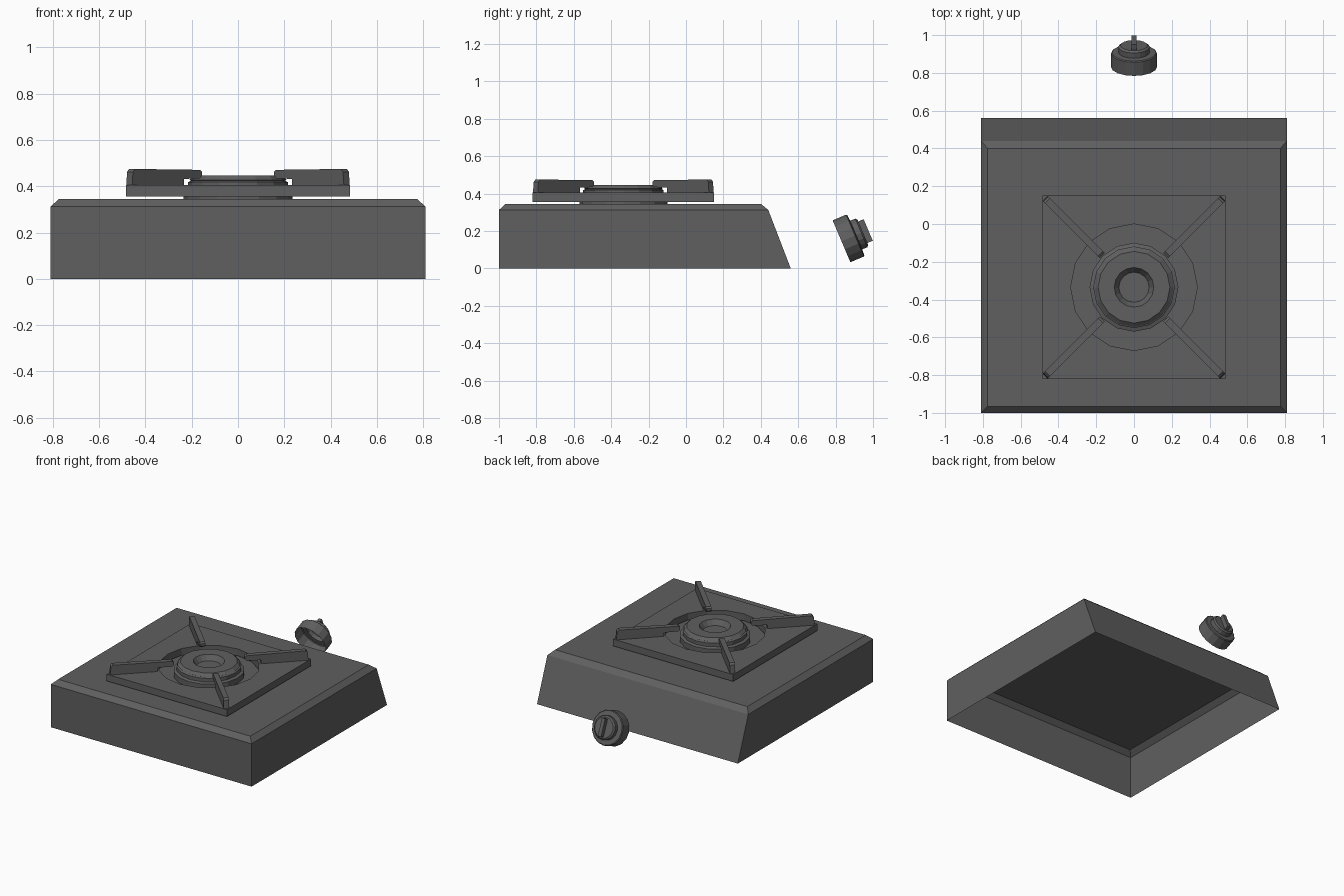
import bpy, bmesh, math
from mathutils import Matrix, Vector

if "Cube" in bpy.data.objects:
    bpy.data.objects.remove(bpy.data.objects["Cube"])

mat = bpy.data.materials.new("dark_grey_metal")
mat.diffuse_color = (0.115, 0.115, 0.115, 1)
mat.use_nodes = True
mat.node_tree.nodes["Principled BSDF"].inputs["Base Color"].default_value = mat.diffuse_color
CY = -0.335  # burner centre in y


def finish(name, bm, matrix=None, recalc=True):
    if recalc:
        bmesh.ops.recalc_face_normals(bm, faces=bm.faces[:])
    if matrix:
        bm.transform(matrix)
    me = bpy.data.meshes.new(name)
    bm.to_mesh(me)
    bm.free()
    me.materials.append(mat)
    ob = bpy.data.objects.new(name, me)
    bpy.context.collection.objects.link(ob)
    return ob


def bridge(bm, low, high):
    n = len(low)
    for i in range(n):
        j = (i + 1) % n
        bm.faces.new((low[i], low[j], high[j], high[i]))


def lathe(name, profile, sides, matrix):
    # profile runs up the outside, the last ring is closed with a flat cap
    bm = bmesh.new()
    rings = [[bm.verts.new((r * math.cos(math.tau * i / sides),
                            r * math.sin(math.tau * i / sides), z))
              for i in range(sides)] for r, z in profile]
    for a, b in zip(rings, rings[1:]):
        bridge(bm, a, b)
    bm.faces.new(rings[-1])
    return finish(name, bm, matrix, recalc=False)


def extrude_profile(name, pts, width, matrix):
    # closed (d, z) outline, given a thickness
    bm = bmesh.new()
    a = [bm.verts.new((d, -width / 2, z)) for d, z in pts]
    b = [bm.verts.new((d, width / 2, z)) for d, z in pts]
    bm.faces.new(a)
    bm.faces.new(b[::-1])
    bridge(bm, a, b)
    return finish(name, bm, matrix)


# body: open-bottomed shell with bevelled top and sloping control side
bm = bmesh.new()
levels = [(0.81, -1.0, 0.56, 0.0), (0.81, -1.0, 0.44, 0.312), (0.775, -0.965, 0.40, 0.345)]
rings = [[bm.verts.new(p) for p in ((-x, y0, z), (x, y0, z), (x, y1, z), (-x, y1, z))]
         for x, y0, y1, z in levels]
bridge(bm, rings[0], rings[1])
bridge(bm, rings[1], rings[2])
bm.faces.new(rings[2])
finish("stove_body", bm, recalc=False)

# square plate with a round opening
bm = bmesh.new()
N, H = 16, 0.485


def circle(z):
    return [bm.verts.new((0.335 * math.cos(math.tau * i / N),
                          0.335 * math.sin(math.tau * i / N), z)) for i in range(N)]


def square(z):
    return [bm.verts.new((sx * H, sy * H, z)) for sx, sy in ((1, 1), (-1, 1), (-1, -1), (1, -1))]


ct, cb, st, sb = circle(0.405), circle(0.355), square(0.405), square(0.355)
bridge(bm, sb, st)
bridge(bm, ct, cb)
for k in range(4):
    for c, s in ((ct, st), (cb, sb)):
        arc = [c[(2 + 4 * k + i) % N] for i in range(5)]
        bm.faces.new([s[k], s[(k + 1) % 4]] + arc[::-1])
finish("grate_plate", bm, Matrix.Translation((0, CY, 0)))

# burner with bevelled cap and central well
lathe("burner", [(0.235, 0.345), (0.235, 0.385), (0.216, 0.392), (0.216, 0.418),
                 (0.203, 0.424), (0.21, 0.428), (0.19, 0.446), (0.105, 0.446), (0.08, 0.41)],
      16, Matrix.Translation((0, CY, 0)))

# four diagonal pan supports
arm = [(0.665, 0.405), (0.66, 0.462), (0.648, 0.475), (0.25, 0.471), (0.238, 0.462),
       (0.238, 0.446), (0.25, 0.434), (0.347, 0.432), (0.347, 0.405)]
for k in range(4):
    rot = Matrix.Rotation(math.radians(45 + 90 * k), 4, 'Z')
    extrude_profile(f"pan_support_{k + 1}", arm, 0.036, Matrix.Translation((0, CY, 0)) @ rot)

# knob, tilted square to the sloping side, hollow at the back
axis = Vector((0, 0.92, 0.39)).normalized()
tilt = Matrix.Rotation(-math.atan2(axis.y, axis.z), 4, 'X')
place = Matrix.Translation((0, 0.8315, 0.1445)) @ tilt
lathe("knob", [(0.1215, 0.0), (0.1215, 0.078), (0.116, 0.083), (0.083, 0.085),
               (0.083, 0.115), (0.072, 0.124)], 16, place)
grip = [(-0.0625, 0.115), (0.0625, 0.115), (0.0625, 0.155), (-0.0625, 0.155)]
extrude_profile("knob_grip", grip, 0.026, place @ Matrix.Rotation(math.pi / 2, 4, 'Z'))
